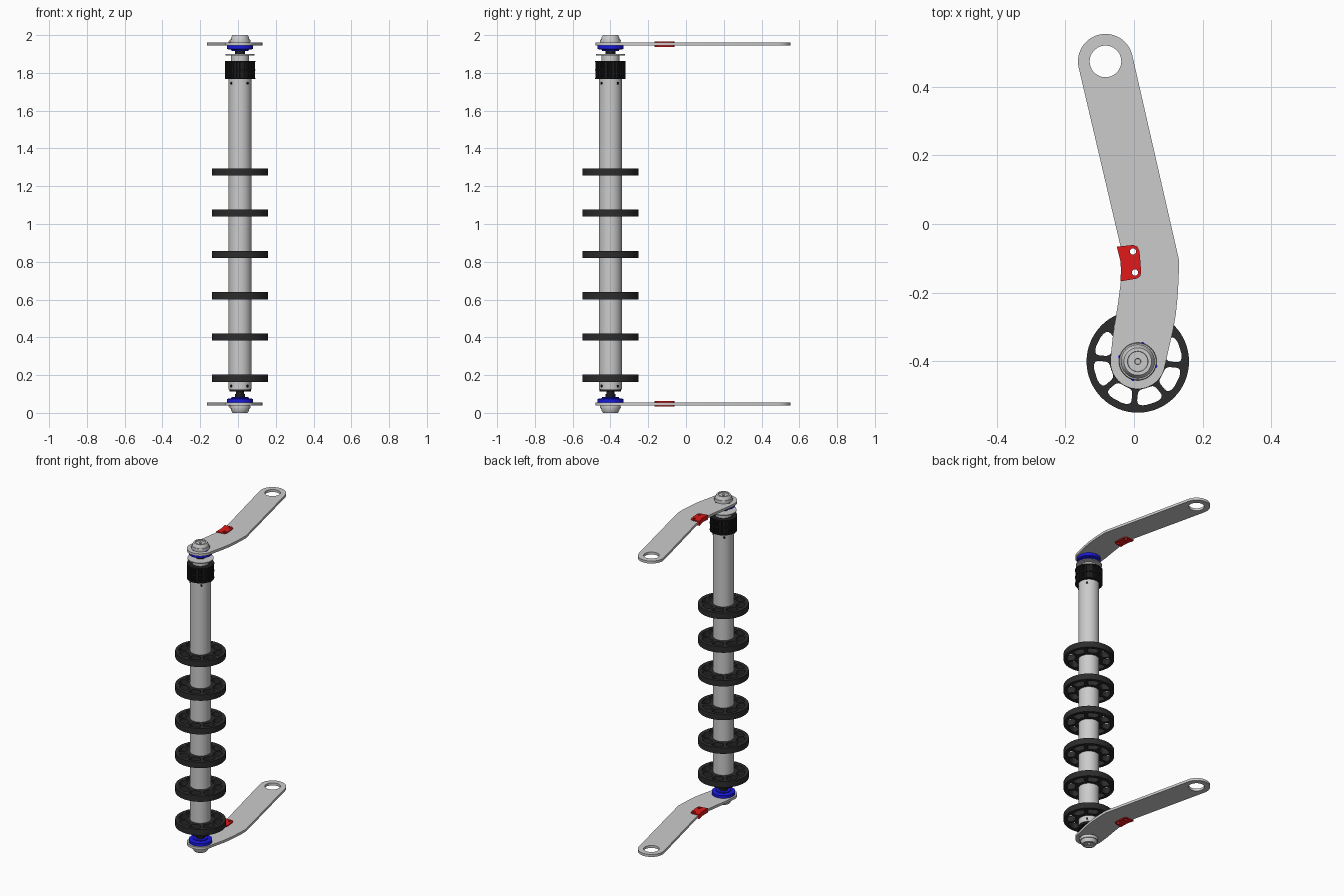
import bpy, bmesh
from math import sin, cos, pi, radians, copysign, asin

if "Cube" in bpy.data.objects:
    bpy.data.objects.remove(bpy.data.objects["Cube"])

CX, CY = 0.011, -0.40          # roller axis


def mat(name, rgb):
    m = bpy.data.materials.new(name)
    m.diffuse_color = (*rgb, 1)
    m.use_nodes = True
    m.node_tree.nodes["Principled BSDF"].inputs["Base Color"].default_value = m.diffuse_color
    return m


BLACK = mat("black", (0.012, 0.012, 0.012))
RUBBER = mat("rubber", (0.025, 0.025, 0.025))
BLUE = mat("blue", (0.01, 0.01, 0.75))
RED = mat("red", (0.75, 0.01, 0.01))


def finish(ob, material, angle=35):
    bpy.context.collection.objects.link(ob)
    if material:
        ob.data.materials.append(material)
    bpy.ops.object.select_all(action='DESELECT')
    bpy.context.view_layer.objects.active = ob
    ob.select_set(True)
    bpy.ops.object.shade_smooth_by_angle(angle=radians(angle))
    return ob


def arc(cx, cy, r, a0, a1, n):
    return [(cx + r * cos(radians(a0 + (a1 - a0) * i / n)),
             cy + r * sin(radians(a0 + (a1 - a0) * i / n))) for i in range(n + 1)]


def circle(cx, cy, r, n=32):
    return arc(cx, cy, r, 0, 360, n)[:-1]


def slab(name, loops, z0, z1, material=None, at=(0, 0)):
    """Flat outline with holes, extruded from z0 to z1."""
    cu = bpy.data.curves.new(name, 'CURVE')
    cu.dimensions, cu.fill_mode, cu.extrude = '2D', 'BOTH', (z1 - z0) / 2
    for loop in loops:
        sp = cu.splines.new('POLY')
        sp.points.add(len(loop) - 1)
        for p, (x, y) in zip(sp.points, loop):
            p.co = (x, y, 0, 1)
        sp.use_cyclic_u = True
    tmp = bpy.data.objects.new(name + "_outline", cu)
    bpy.context.collection.objects.link(tmp)
    dg = bpy.context.evaluated_depsgraph_get()
    me = bpy.data.meshes.new_from_object(tmp.evaluated_get(dg))
    bpy.data.objects.remove(tmp)
    bm = bmesh.new()
    bm.from_mesh(me)
    bmesh.ops.remove_doubles(bm, verts=bm.verts, dist=1e-5)
    bmesh.ops.recalc_face_normals(bm, faces=bm.faces)
    bm.to_mesh(me)
    bm.free()
    me.materials.clear()
    ob = bpy.data.objects.new(name, me)
    ob.location = (*at, (z0 + z1) / 2)
    return finish(ob, material)


def lathe(name, profile, material=None, n=48, at=(CX, CY)):
    """Spin (radius, z) points around the vertical axis and cap both ends."""
    bm = bmesh.new()
    rings = [[bm.verts.new((r * cos(2 * pi * i / n), r * sin(2 * pi * i / n), z))
              for i in range(n)] for r, z in profile]
    for a, b in zip(rings, rings[1:]):
        for i in range(n):
            j = (i + 1) % n
            bm.faces.new((a[i], a[j], b[j], b[i]))
    bm.faces.new(rings[0])
    bm.faces.new(rings[-1])
    bmesh.ops.recalc_face_normals(bm, faces=bm.faces)
    me = bpy.data.meshes.new(name)
    bm.to_mesh(me)
    bm.free()
    ob = bpy.data.objects.new(name, me)
    ob.location = (*at, 0)
    return finish(ob, material)


def cyl(name, r, z0, z1, material=None, n=48, at=(CX, CY)):
    return lathe(name, [(r, z0), (r, z1)], material, n, at)


# central tube and inner shaft
cyl("roller_tube", 0.061, 0.125, 1.78)
cyl("shaft", 0.021, 0.04, 1.96, BLACK, 24)
cyl("lower_tube_plug", 0.057, 0.112, 0.126, BLACK)

# tube end screws
for z in (0.142, 1.745):
    for k in range(4):
        a = radians(-50 + 90 * k)
        bpy.ops.mesh.primitive_cylinder_add(
            vertices=12, radius=0.007, depth=0.006, rotation=(0, pi / 2, a),
            location=(CX + 0.061 * cos(a), CY + 0.061 * sin(a), z))
        s = bpy.context.object
        s.name = "tube_screw"
        s.data.materials.append(BLACK)


# spoked wheels
def spoke_hole(mid):
    pts = []
    for i in range(28):
        t = 2 * pi * (i + 0.5) / 28
        c, s = (copysign(abs(v) ** 0.5, v) for v in (cos(t), sin(t)))
        r = 0.105 + 0.024 * s
        a = mid + (pi / 8 - asin(0.008 / r)) * c
        pts.append((r * cos(a), r * sin(a)))
    return pts


wheel = [circle(0, 0, 0.149, 64), circle(0, 0, 0.060, 40)]
wheel += [spoke_hole(radians(-5 + 22.5 + 45 * k)) for k in range(8)]
for k in range(6):
    z = 0.183 + 0.2186 * k
    slab("wheel", wheel, z - 0.019, z + 0.019, RUBBER, (CX, CY))

# toothed belt pulleys with flanges
teeth = []
for k in range(28):
    for da, r in ((0, 0.072), (0.4, 0.072), (0.5, 0.079), (0.9, 0.079)):
        a = 2 * pi * (k + da) / 28
        teeth.append((r * cos(a), r * sin(a)))
for z in (1.772, 1.818):
    slab("belt_pulley", [teeth], z, z + 0.042, BLACK, (CX, CY))
for z in (1.768, 1.812, 1.858):
    cyl("pulley_flange", 0.081, z, z + 0.006, BLACK)
cyl("upper_collar", 0.048, 1.86, 1.896)
cyl("collar_flange", 0.077, 1.893, 1.899)

# arm outline, with pivot hole and bracket holes
bolt_holes = [circle(-0.003, -0.080, 0.009, 16), circle(0.003, -0.141, 0.009, 16)]
arm = (arc(CX, CY, 0.08, 172, 350, 24)
       + [(0.103, -0.355), (0.114, -0.307), (0.122, -0.26), (0.127, -0.21),
          (0.130, -0.155), (0.131, -0.105)]
       + arc(-0.083, 0.473, 0.08, 13, 193, 24)
       + [(-0.038, -0.070), (-0.038, -0.166), (-0.047, -0.234), (-0.061, -0.321)])
pad = [(-0.050, -0.066), (-0.002, -0.061), (0.010, -0.066), (0.016, -0.078),
       (0.021, -0.140), (0.018, -0.152), (0.008, -0.159), (-0.040, -0.167),
       (-0.038, -0.140), (-0.039, -0.110)]

for side in ("lower", "upper"):
    def Z(h):   # distance from the outer end of the roller
        return h if side == "lower" else 2 - h

    def span(a, b):
        return sorted((Z(a), Z(b)))

    slab(side + "_arm", [arm, circle(-0.083, 0.473, 0.046, 48)] + bolt_holes,
         *span(0.040, 0.056))
    slab(side + "_stop_bracket", [pad] + bolt_holes, *span(0.034, 0.063), RED)
    # stepped end hub
    hub = [(0.053, 0.045), (0.055, 0.028), (0.053, 0.022), (0.049, 0.022),
           (0.047, 0.012), (0.042, 0.004), (0.040, 0.0), (0.030, 0.0),
           (0.029, 0.006), (0.009, 0.006), (0.008, 0.02)]
    lathe(side + "_end_hub", [(r, Z(h)) for r, h in hub])
    # blue bearing cup with four tabs through the arm
    cup = [(0.069, 0.056), (0.069, 0.074), (0.045, 0.078), (0.045, 0.084), (0.03, 0.084)]
    lathe(side + "_bearing_cup", [(r, Z(h)) for r, h in cup], BLUE)
    for k in range(4):
        a = radians(75 + 90 * k)
        cyl(side + "_bearing_tab", 0.006, *span(0.039, 0.06), BLUE, 12,
            (CX + 0.053 * cos(a), CY + 0.053 * sin(a)))
    cyl(side + "_shaft_spacer", 0.026, *span(0.08, 0.1), BLACK, 24)
